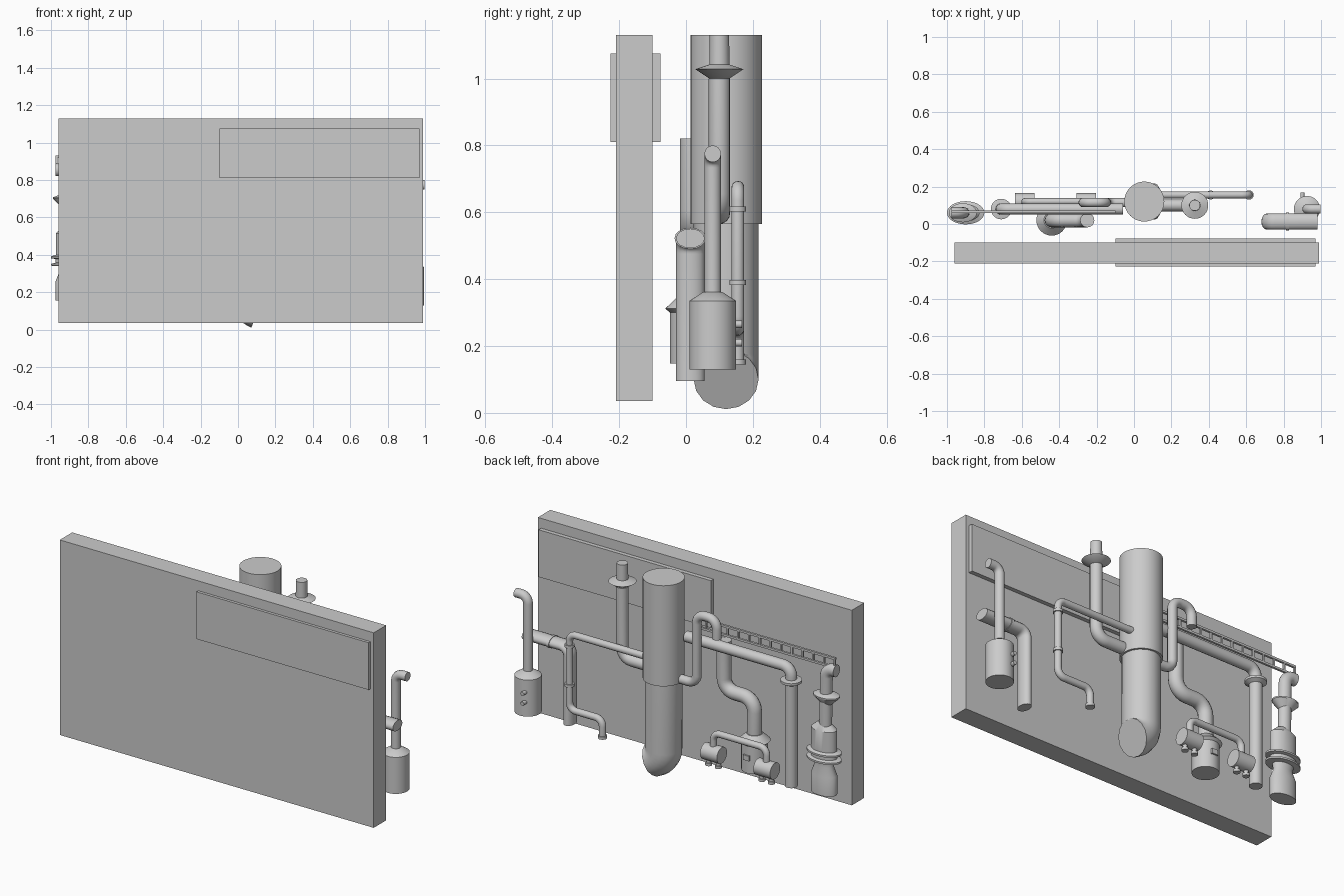
import bpy, math
from mathutils import Vector

if "Cube" in bpy.data.objects:
    bpy.data.objects.remove(bpy.data.objects["Cube"])


def box(name, lo, hi):
    c = [(a + b) / 2 for a, b in zip(lo, hi)]
    bpy.ops.mesh.primitive_cube_add(size=1, location=c)
    o = bpy.context.object
    o.name = name
    o.scale = [b - a for a, b in zip(lo, hi)]
    return o


def lathe(name, x, y, profile, ys=1.0, n=32):
    """Solid of revolution around z from (radius, z) pairs; ys squashes it in y."""
    verts, faces = [], []
    for r, z in profile:
        for i in range(n):
            a = 2 * math.pi * i / n
            verts.append((r * math.cos(a), r * math.sin(a) * ys, z))
    for k in range(len(profile) - 1):
        for i in range(n):
            j = (i + 1) % n
            faces.append((k * n + i, k * n + j, k * n + n + j, k * n + n + i))
    faces.append(tuple(reversed(range(n))))
    faces.append(tuple(range(len(verts) - n, len(verts))))
    me = bpy.data.meshes.new(name)
    me.from_pydata(verts, [], faces)
    o = bpy.data.objects.new(name, me)
    bpy.context.collection.objects.link(o)
    o.location = (x, y, 0)
    bpy.ops.object.select_all(action='DESELECT')
    o.select_set(True)
    bpy.context.view_layer.objects.active = o
    bpy.ops.object.shade_smooth_by_angle(angle=math.radians(35))
    return o


def rod(name, a, b, r, n=24):
    """Straight cylinder from a to b."""
    a, b = Vector(a), Vector(b)
    o = lathe(name, 0, 0, [(r, 0), (r, (b - a).length)], n=n)
    o.location = a
    o.rotation_euler = (b - a).to_track_quat('Z', 'Y').to_euler()
    return o


def tube(name, y, pts, r, bend=0.04, ys=1.0):
    """Round pipe through (x, z) points at depth y, corners rounded."""
    p = [Vector(q) for q in pts]
    path = [p[0]]
    for a, c, b in zip(p, p[1:], p[2:]):
        s, e = c + (a - c).normalized() * bend, c + (b - c).normalized() * bend
        ctr = s + e - c
        for i in range(7):
            t = i / 6 * math.pi / 2
            path.append(ctr + (s - ctr) * math.cos(t) + (e - ctr) * math.sin(t))
    path.append(p[-1])
    cu = bpy.data.curves.new(name, 'CURVE')
    cu.dimensions = '3D'
    cu.bevel_depth = r
    cu.bevel_resolution = 6
    cu.use_fill_caps = True
    sp = cu.splines.new('POLY')
    sp.points.add(len(path) - 1)
    for q, v in zip(sp.points, path):
        q.co = (v.x, 0, v.y, 1)
    sp.use_smooth = True
    o = bpy.data.objects.new(name, cu)
    bpy.context.collection.objects.link(o)
    o.location.y = y
    o.scale.y = ys
    return o


# Wall and raised sign panel
box("wall", (-0.96, -0.21, 0.035), (0.99, -0.10, 1.13))
box("wall_panel", (-0.10, -0.226, 0.81), (0.97, -0.077, 1.075))

# Main stack: wide upper sleeve, lower pipe turning out at the foot
lathe("stack_sleeve", 0.055, 0.12, [(0.107, 0.565), (0.107, 1.13)])
arc = [(0.055 + 0.08 * (1 - math.cos(math.radians(a))),
        0.176 - 0.08 * math.sin(math.radians(a))) for a in range(0, 73, 12)]
cu = tube("stack_lower_pipe", 0.12, [(0.055, 0.6), (0.055, 0.176)], 0.097)
sp = cu.data.splines[0]
sp.points.add(len(arc) - 1)
for q, v in zip(list(sp.points)[1:], arc):
    q.co = (v[0], 0, v[1], 1)

# Chimney with conical collar
tube("chimney_pipe", 0.10, [(0.325, 1.0), (0.325, 0.597), (0.1, 0.597)], 0.032, 0.06)
lathe("chimney_collar", 0.325, 0.10,
      [(0.03, 1.0), (0.072, 1.028), (0.03, 1.042), (0.029, 1.13)])

# Thin drain pipe with rings
tube("drain_pipe", 0.155,
     [(0.08, 0.675), (0.615, 0.675), (0.615, 0.25), (0.41, 0.25), (0.41, 0.15)], 0.019)
for z in (0.61, 0.39):
    lathe("drain_ring", 0.615, 0.155, [(0.025, z - 0.008), (0.025, z + 0.008)])
lathe("drain_foot_ring", 0.41, 0.155, [(0.024, 0.145), (0.024, 0.16)])

# Right canister with spout and valve knobs
lathe("canister", 0.925, 0.08, [(0.07, 0.13), (0.07, 0.335), (0.028, 0.362)])
tube("canister_spout", 0.08, [(0.925, 0.35), (0.925, 0.775), (0.998, 0.775)], 0.025)
for z in (0.265, 0.21):
    rod("canister_knob", (0.9, 0.13, z), (0.9, 0.168, z), 0.011)

# Flattened duct with a ring
tube("flat_duct", 0.013, [(0.982, 0.522), (0.71, 0.522), (0.71, 0.095)], 0.029, 0.045, 1.48)
o = tube("flat_duct_ring", 0.013, [(0.812, 0.522), (0.828, 0.522)], 0.032, ys=1.48)

# U-bend pipe left of the stack
tube("u_bend_pipe", 0.115, [(-0.045, 0.583), (-0.148, 0.583), (-0.148, 0.975),
                            (-0.272, 0.975), (-0.272, 0.87)], 0.025, 0.05)

# Long overhead pipe with flanged downpipe
tube("overhead_pipe", 0.08, [(-0.06, 0.812), (-0.71, 0.812), (-0.71, 0.72)], 0.03, 0.05)
lathe("downpipe", -0.71, 0.08, [(0.033, 0.148), (0.033, 0.72), (0.055, 0.732),
                                (0.055, 0.745), (0.03, 0.75)])

# Vessel with rim and stepped riser
lathe("vessel", -0.44, 0.02, [(0.068, 0.148), (0.068, 0.30), (0.082, 0.312),
                              (0.042, 0.35)])
tube("vessel_riser", 0.02, [(-0.44, 0.33), (-0.44, 0.54), (-0.25, 0.54), (-0.25, 0.82)],
     0.038, 0.07)
box("vessel_gauge", (-0.457, 0.07, 0.222), (-0.42, 0.096, 0.25))

# Pair of barrel pumps joined by an overhead pipe
tube("pump_link_pipe", 0.12, [(-0.255, 0.24), (-0.255, 0.34), (-0.585, 0.34),
                              (-0.585, 0.24)], 0.018)
for x in (-0.255, -0.585):
    rod("pump_barrel", (x - 0.052, 0.12, 0.225), (x + 0.052, 0.12, 0.225), 0.045)
    for dx in (-0.03, 0.03):
        rod("pump_foot", (x + dx, 0.12, 0.155), (x + dx, 0.12, 0.2), 0.012, 16)
        rod("pump_foot_pad", (x + dx, 0.12, 0.15), (x + dx, 0.12, 0.165), 0.018, 16)

# Left tank: base, double flange, body, neck and collar, squashed front to back
lathe("tank", -0.9, 0.06,
      [(0.075, 0.155), (0.075, 0.26), (0.055, 0.31), (0.06, 0.34), (0.1, 0.342),
       (0.1, 0.352), (0.075, 0.358), (0.075, 0.378), (0.1, 0.382), (0.1, 0.392),
       (0.074, 0.4), (0.074, 0.515), (0.035, 0.55)], 0.62)
lathe("tank_collar", -0.915, 0.06,
      [(0.034, 0.66), (0.075, 0.7), (0.075, 0.708), (0.034, 0.722)], 0.68)
tube("tank_neck", 0.06, [(-0.91, 0.53), (-0.915, 0.855), (-0.977, 0.855)], 0.034, 0.045, 0.9)

# Guard rail above the overhead pipe
for z in (0.875, 0.925):
    box("rail_bar", (-0.975, 0.059, z - 0.006), (-0.10, 0.071, z + 0.006))
for i in range(14):
    x = -0.97 + i * 0.0665
    box("rail_post", (x - 0.005, 0.06, 0.875), (x + 0.005, 0.07, 0.925))
